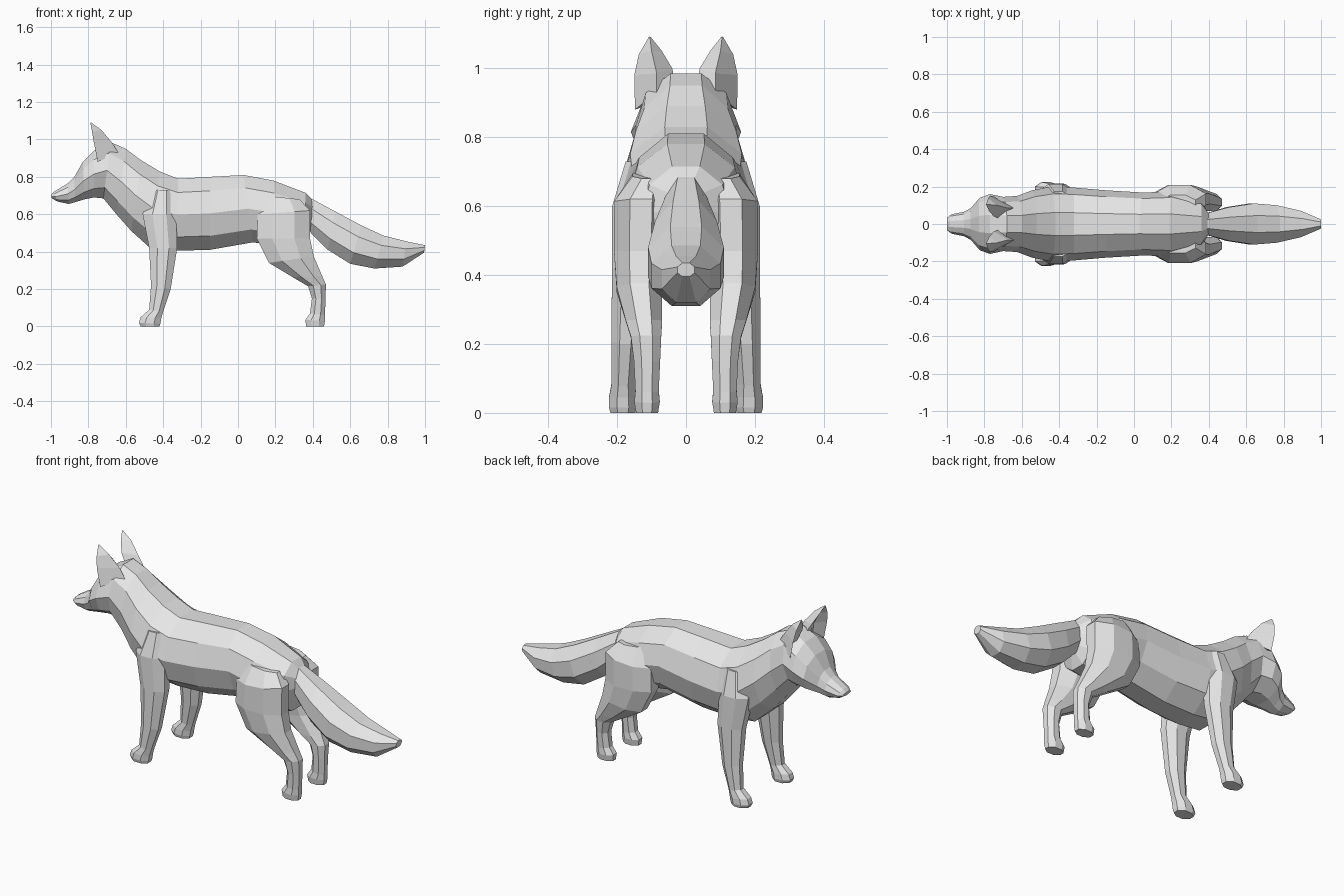
import bpy, bmesh, math

fur = bpy.data.materials.new("grey_fur")
fur.diffuse_color = (0.8, 0.8, 0.8, 1)


def finish(name, bm, mirrored):
    bmesh.ops.recalc_face_normals(bm, faces=bm.faces)
    mesh = bpy.data.meshes.new(name)
    bm.to_mesh(mesh)
    bm.free()
    mesh.materials.append(fur)
    obj = bpy.data.objects.new(name, mesh)
    bpy.context.collection.objects.link(obj)
    if mirrored:
        mod = obj.modifiers.new("mirror", 'MIRROR')
        mod.use_axis = (False, True, False)
        mod.use_mirror_merge = False
    return obj


def skin(name, rings, mirrored=False):
    """Join rings of points into a closed flat-faced skin."""
    bm = bmesh.new()
    loops = [[bm.verts.new(p) for p in ring] for ring in rings]
    n = len(loops[0])
    for a, b in zip(loops, loops[1:]):
        for i in range(n):
            j = (i + 1) % n
            bm.faces.new((a[i], a[j], b[j], b[i]))
    bm.faces.new(loops[0])
    bm.faces.new(loops[-1])
    return finish(name, bm, mirrored)


def ring(xa, za, xb, zb, y, half, n):
    """Cross-section spanning side-view points a and b, half wide in y."""
    angles = [math.tau * (i + 0.5) / n for i in range(n)]
    cs = max(math.cos(t) for t in angles)
    ss = max(math.sin(t) for t in angles)
    pts = []
    for t in angles:
        c, s = math.cos(t) / cs / 2, math.sin(t) / ss
        pts.append(((xa + xb) / 2 + (xa - xb) * c, y + half * s,
                    (za + zb) / 2 + (za - zb) * c))
    return pts


# Body, neck, head and snout: top x, z, bottom x, z, half width
body = [
    (.405, .67, .385, .50, .06), (.36, .715, .36, .44, .13),
    (.19, .78, .22, .43, .175), (.03, .81, .08, .45, .168),
    (-.15, .80, -.15, .41, .18), (-.32, .79, -.33, .405, .195),
    (-.42, .83, -.47, .42, .20), (-.52, .89, -.57, .51, .18),
    (-.60, .95, -.65, .60, .15), (-.68, .985, -.72, .685, .145),
    (-.77, .94, -.77, .69, .16), (-.83, .88, -.82, .68, .14),
    (-.875, .80, -.87, .665, .085), (-.91, .765, -.905, .655, .066),
    (-.985, .72, -.965, .668, .052), (-1.0, .705, -.995, .685, .035)]
skin("body_and_head", [ring(*s[:4], 0, s[4], 10) for s in body])

# Bushy tail
tail = [
    (.34, .70, .36, .54, .045), (.40, .68, .39, .50, .06),
    (.52, .615, .48, .41, .09), (.66, .54, .60, .335, .11),
    (.78, .485, .73, .31, .10), (.90, .455, .88, .32, .07),
    (1.0, .435, .995, .395, .025)]
skin("tail", [ring(*s[:4], 0, s[4], 8) for s in tail])

# Legs: front x, z, back x, z, centre y, half width
front_leg = [
    (-.46, .73, -.35, .73, .13, .045), (-.51, .60, -.33, .60, .15, .064),
    (-.475, .42, -.325, .42, .165, .05), (-.465, .22, -.36, .20, .176, .04),
    (-.475, .09, -.40, .08, .182, .034), (-.52, .05, -.41, .045, .183, .04),
    (-.53, .02, -.415, .015, .183, .041), (-.52, 0, -.42, 0, .183, .036)]
hind_leg = [
    (.14, .70, .33, .68, .11, .045), (.105, .60, .385, .62, .13, .078),
    (.10, .47, .385, .47, .133, .076), (.165, .34, .405, .375, .135, .066),
    (.29, .265, .45, .27, .122, .053), (.375, .215, .47, .225, .116, .044),
    (.395, .15, .468, .15, .113, .038), (.385, .07, .465, .06, .113, .034),
    (.36, .035, .465, .03, .113, .037), (.365, 0, .46, 0, .113, .032)]
for name, sections in (("front_legs", front_leg), ("hind_legs", hind_leg)):
    skin(name, [ring(*s, 8) for s in sections], mirrored=True)

# Pointed ears, hollowed at the front: inner, back, outer, hollow
ear = [
    [(-.72, .03, .95), (-.64, .085, .93), (-.75, .148, .88), (-.72, .09, .90)],
    [(-.75, .04, 1.0), (-.675, .085, .985), (-.77, .15, .98), (-.725, .095, .98)],
    [(-.775, .07, 1.05), (-.73, .1, 1.05), (-.78, .137, 1.04), (-.75, .105, 1.04)],
    [(-.79, .102, 1.09), (-.787, .105, 1.092), (-.79, .108, 1.09), (-.789, .105, 1.088)]]
skin("ears", ear, mirrored=True)
